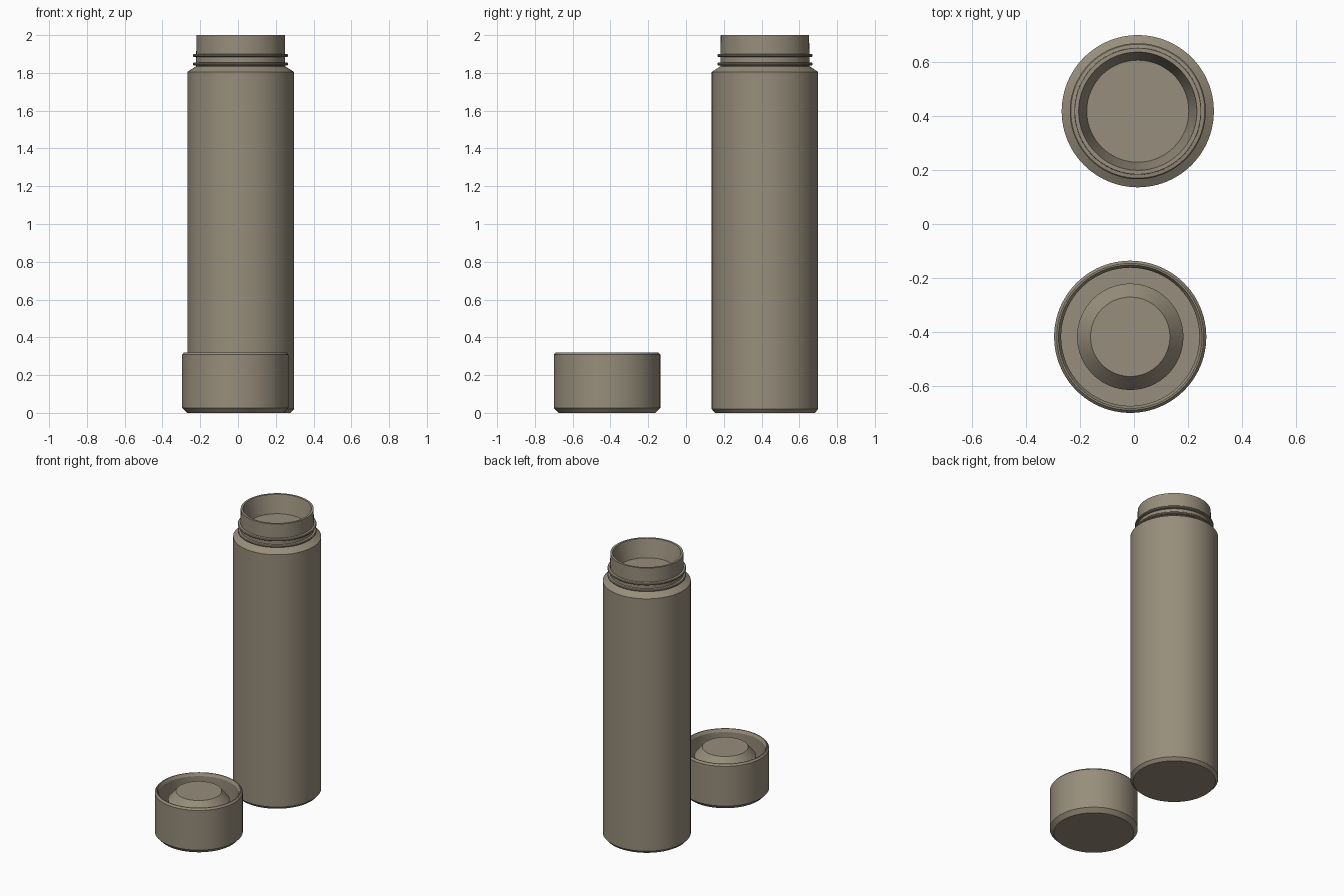
import bpy, bmesh, math

if "Cube" in bpy.data.objects:
    bpy.data.objects.remove(bpy.data.objects["Cube"])

metal = bpy.data.materials.new("warm grey metal")
metal.diffuse_color = (0.31, 0.27, 0.20, 1)
metal.use_nodes = True
metal.node_tree.nodes["Principled BSDF"].inputs["Base Color"].default_value = metal.diffuse_color
SIDES = 96


def lathe(name, centre, profile, closed=False):
    """Revolve (radius, height) points about a vertical axis."""
    bm = bmesh.new()
    rings = []
    for r, z in profile:
        if r == 0:
            rings.append([bm.verts.new((0, 0, z))] * SIDES)
        else:
            rings.append([bm.verts.new((r * math.cos(2 * math.pi * i / SIDES),
                                        r * math.sin(2 * math.pi * i / SIDES), z))
                          for i in range(SIDES)])
    pairs = list(zip(rings, rings[1:]))
    if closed:
        pairs.append((rings[-1], rings[0]))
    for a, b in pairs:
        for i in range(SIDES):
            j = (i + 1) % SIDES
            bm.faces.new(dict.fromkeys((a[i], a[j], b[j], b[i])))
    bmesh.ops.recalc_face_normals(bm, faces=bm.faces)
    mesh = bpy.data.meshes.new(name)
    bm.to_mesh(mesh)
    bm.free()
    mesh.materials.append(metal)
    ob = bpy.data.objects.new(name, mesh)
    ob.location = (centre[0], centre[1], 0)
    bpy.context.collection.objects.link(ob)
    bpy.ops.object.select_all(action='DESELECT')
    ob.select_set(True)
    bpy.context.view_layer.objects.active = ob
    bpy.ops.object.shade_smooth_by_angle(angle=math.radians(25))
    return ob


bottle_at = (0.014, 0.418)
cap_at = (-0.014, -0.418)

# Bottle: chamfered base, straight body, shoulder, neck and shallow mouth
lathe("bottle_body", bottle_at, [
    (0, 0), (0.264, 0), (0.282, 0.02), (0.282, 1.805), (0.236, 1.835),
    (0.234, 2.0), (0.219, 2.0), (0.189, 1.876), (0, 1.876)])

# Two raised thread rings on the neck
for n, z in enumerate((1.847, 1.892)):
    lathe(f"neck_thread_{n + 1}", bottle_at, [
        (0.230, z - 0.010), (0.248, z - 0.007), (0.252, z - 0.003),
        (0.252, z + 0.003), (0.248, z + 0.007), (0.230, z + 0.010)], closed=True)

# Upturned cap: chamfered outer shell, deep channel and tapered stopper inside
lathe("screw_cap", cap_at, [
    (0, 0), (0.256, 0), (0.282, 0.027), (0.282, 0.308), (0.272, 0.32),
    (0.266, 0.32), (0.256, 0.30), (0.256, 0.13), (0.197, 0.13),
    (0.197, 0.255), (0.147, 0.315), (0, 0.315)])
